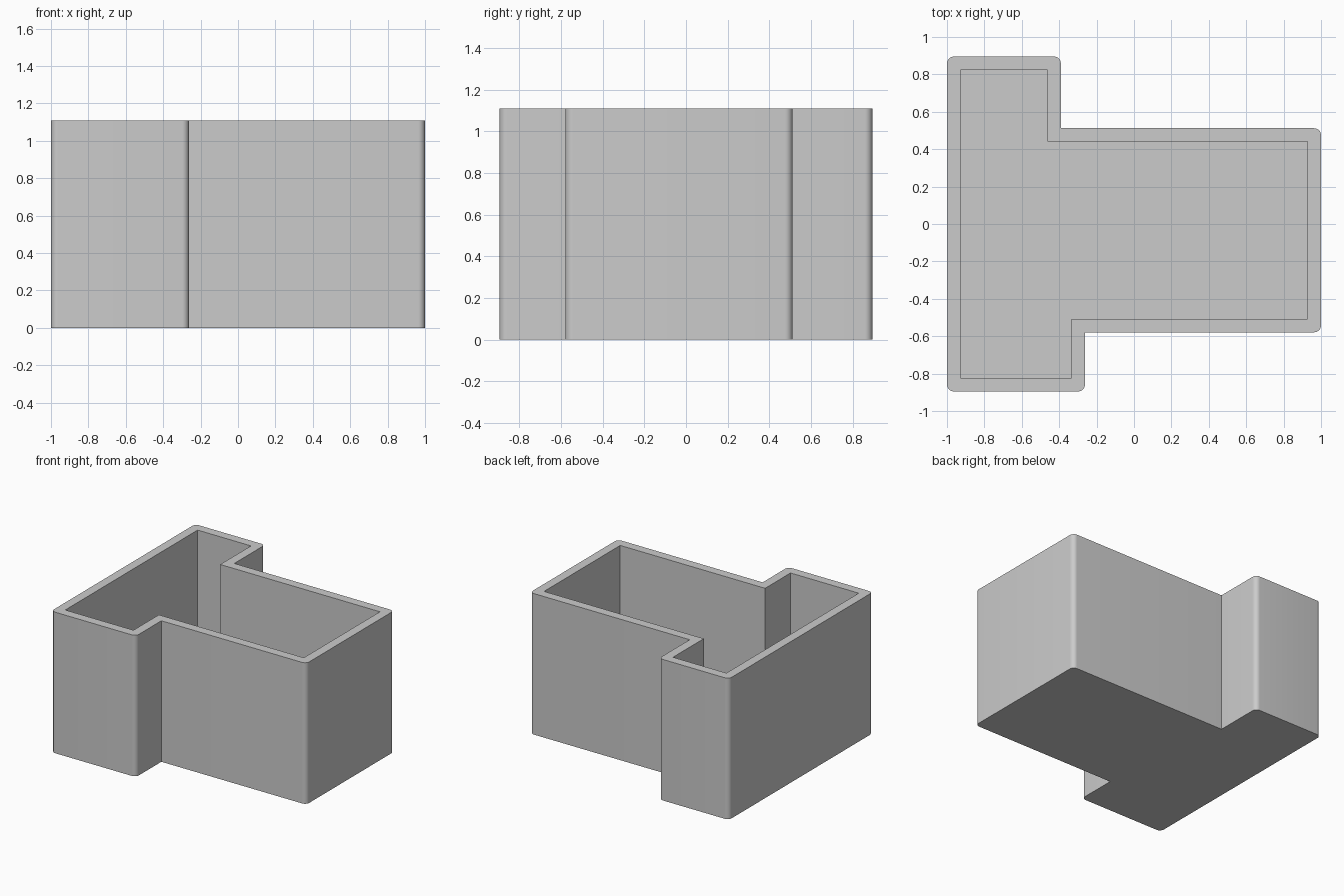
import bpy
import bmesh
import math
from mathutils import Vector

HEIGHT, WALL, FLOOR, RADIUS = 1.11, 0.072, 0.072, 0.037

cube = bpy.data.objects.get("Cube")
if cube:
    bpy.data.objects.remove(cube, do_unlink=True)

grey = bpy.data.materials.new("light grey plastic")
grey.use_nodes = True
grey.diffuse_color = (0.6, 0.6, 0.6, 1)
grey.node_tree.nodes["Principled BSDF"].inputs["Base Color"].default_value = (0.6, 0.6, 0.6, 1)

# Outer plan, counter-clockwise
plan = [Vector(p) for p in (
    (-1, -0.895), (-0.262, -0.895), (-0.262, -0.579), (1, -0.579),
    (1, 0.512), (-0.391, 0.512), (-0.391, 0.895), (-1, 0.895))]


def corners(points):
    """Yield each corner with the directions into and out of it."""
    for i, p in enumerate(points):
        before = (p - points[i - 1]).normalized()
        after = (points[(i + 1) % len(points)] - p).normalized()
        yield p, before, after


def rounded(points, radius, steps=8):
    """Round the outward corners and keep the inward ones sharp."""
    result = []
    for p, before, after in corners(points):
        if before.cross(after) < 0:
            result.append(p)
            continue
        centre = p + radius * (after - before)
        for k in range(steps + 1):
            a = math.pi / 2 * k / steps
            result.append(centre - radius * after * math.cos(a) + radius * before * math.sin(a))
    return result


def inset(points, width):
    """Move a square-cornered plan inward by the wall width."""
    return [p + width * (Vector((-b.y, b.x)) + Vector((-a.y, a.x)))
            for p, b, a in corners(points)]


bm = bmesh.new()


def ring(points, z):
    return [bm.verts.new((p.x, p.y, z)) for p in points]


def edges_of(verts):
    return [bm.edges.get((v, verts[i - 1])) or bm.edges.new((v, verts[i - 1]))
            for i, v in enumerate(verts)]


def walls(low, high):
    for i in range(len(low)):
        bm.faces.new((low[i - 1], low[i], high[i], high[i - 1]))


# Outer walls, inner walls, underside and inside floor
outside, inside = rounded(plan, RADIUS), inset(plan, WALL)
outer_low, outer_top = ring(outside, 0), ring(outside, HEIGHT)
inner_low, inner_top = ring(inside, FLOOR), ring(inside, HEIGHT)
walls(outer_low, outer_top)
walls(inner_top, inner_low)
bm.faces.new(outer_low[::-1])
bm.faces.new(inner_low)

# Rim between the two outlines
bmesh.ops.triangle_fill(bm, use_beauty=True, use_dissolve=False,
                        edges=edges_of(outer_top) + edges_of(inner_top))
bmesh.ops.recalc_face_normals(bm, faces=bm.faces[:])

mesh = bpy.data.meshes.new("open_box")
bm.to_mesh(mesh)
bm.free()
mesh.materials.append(grey)
box = bpy.data.objects.new("open_box", mesh)
bpy.context.collection.objects.link(box)

bpy.ops.object.select_all(action="DESELECT")
box.select_set(True)
bpy.context.view_layer.objects.active = box
bpy.ops.object.shade_smooth_by_angle(angle=math.radians(30))
